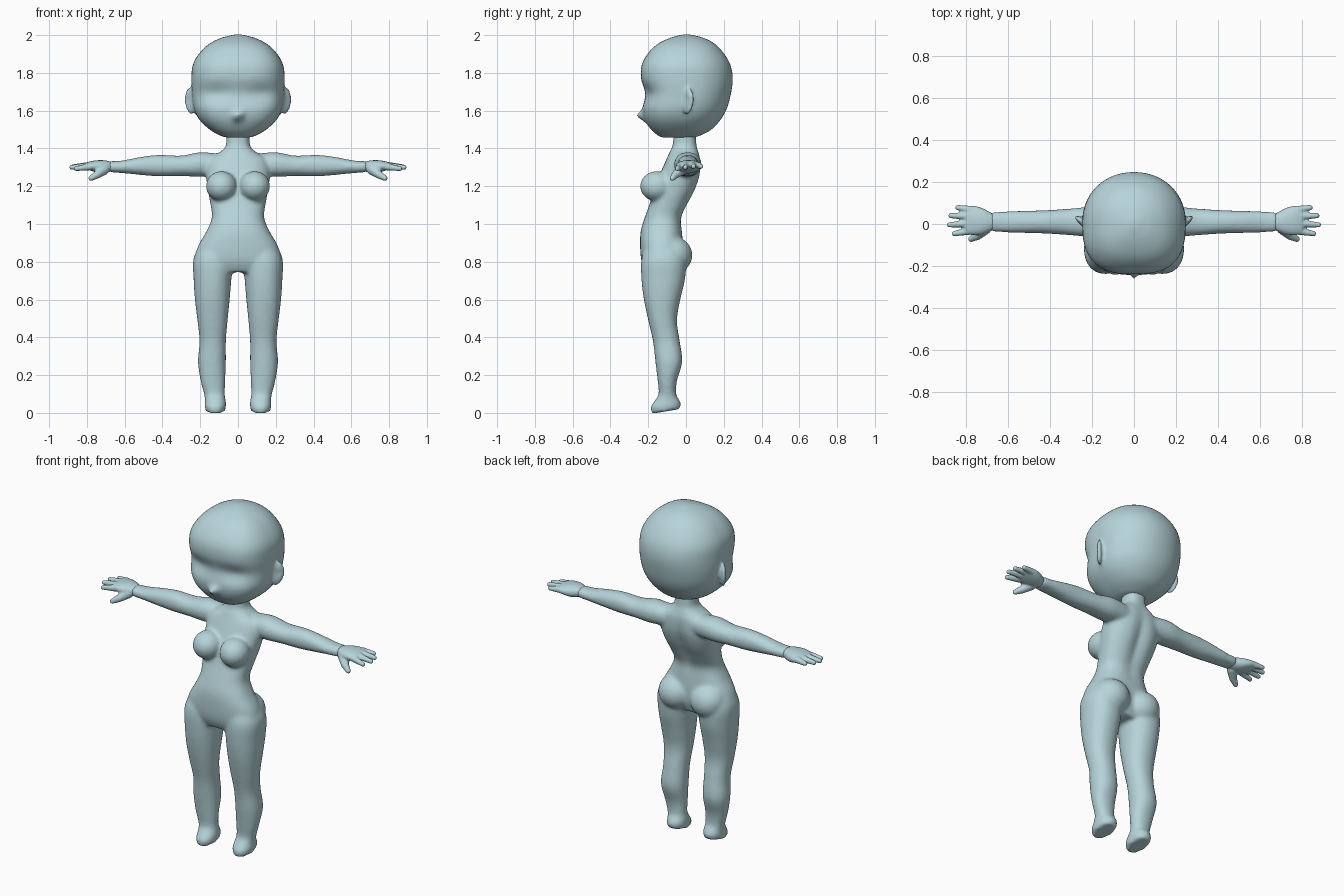
import bpy, bmesh
from math import cos, sin, pi, exp
from mathutils import Vector, Matrix

if "Cube" in bpy.data.objects:
    bpy.data.objects.remove(bpy.data.objects["Cube"], do_unlink=True)

skin = bpy.data.materials.new("pale teal")
skin.use_nodes = True
COLOUR = (0.47, 0.66, 0.70, 1)
skin.diffuse_color = COLOUR
skin.node_tree.nodes["Principled BSDF"].inputs["Base Color"].default_value = COLOUR


def smooth_rows(rows, steps=4):
    """Catmull-Rom interpolation of a list of section rows."""
    rows = [Vector(r) for r in rows]
    out = []
    for i in range(len(rows) - 1):
        a, b, c, d = (rows[max(i - 1, 0)], rows[i], rows[i + 1],
                      rows[min(i + 2, len(rows) - 1)])
        for k in range(steps):
            t = k / steps
            out.append(b + 0.5 * t * (c - a + t * (2 * a - 5 * b + 4 * c - d
                                                   + t * (3 * (b - c) + d - a))))
    return out + [rows[-1]]


def loft(bm, axis, rows, front=2.2, back=2.2, seg=40):
    """Closed tube of superellipses; row = position, centre, half width, low, high."""
    rings = []
    for t, centre, half, low, high in smooth_rows(rows):
        ring = []
        for k in range(seg):
            c, s = cos(2 * pi * k / seg), sin(2 * pi * k / seg)
            p = 2 / (front if s < 0 else back)
            u = centre + half * abs(c) ** p * (1 if c > 0 else -1)
            v = (low + high) / 2 + (high - low) / 2 * abs(s) ** p * (1 if s > 0 else -1)
            ring.append(bm.verts.new((u, v, t) if axis == "z" else (t, u, v)))
        rings.append(ring)
    for r, q in zip(rings, rings[1:]):
        for k in range(seg):
            n = (k + 1) % seg
            bm.faces.new((r[k], r[n], q[n], q[k]))
    bm.faces.new(rings[0][::-1])
    bm.faces.new(rings[-1])
    return [v for r in rings for v in r]


def ball(bm, centre, radii, rotation=Matrix()):
    m = Matrix.Translation(centre) @ rotation @ Matrix.Diagonal((*radii, 1))
    return bmesh.ops.create_uvsphere(bm, u_segments=24, v_segments=16, radius=1, matrix=m)["verts"]


def chain(bm, a, b, ra, rb, n=9):
    """Row of balls from a to b that fuses into a finger."""
    for i in range(n):
        t = i / (n - 1)
        r = ra + (rb - ra) * t
        ball(bm, Vector(a).lerp(Vector(b), t), (r, r, r))


def mirror(bm):
    new = bmesh.ops.duplicate(bm, geom=bm.verts[:] + bm.edges[:] + bm.faces[:])["geom"]
    for v in new:
        if isinstance(v, bmesh.types.BMVert):
            v.co.x *= -1


def finish(bm, name, voxel, rounds):
    """Fuse the overlapping volumes and soften the joins."""
    bmesh.ops.recalc_face_normals(bm, faces=bm.faces)
    me = bpy.data.meshes.new(name)
    bm.to_mesh(me)
    bm.free()
    me.materials.append(skin)
    me.shade_smooth()
    ob = bpy.data.objects.new(name, me)
    bpy.context.scene.collection.objects.link(ob)
    fuse = ob.modifiers.new("fuse", "REMESH")
    fuse.mode = "VOXEL"
    fuse.voxel_size = voxel
    fuse.use_smooth_shade = True
    soft = ob.modifiers.new("soften", "SMOOTH")
    soft.factor = 0.5
    soft.iterations = rounds


# Body: legs, arms, bust and buttocks on one side, mirrored, then the torso
bm = bmesh.new()
leg = loft(bm, "z", [
    (-.005, .12, .05, -.18, -.035), (.03, .12, .057, -.188, -.026),
    (.06, .12, .055, -.168, -.036), (.1, .125, .055, -.145, -.052),
    (.17, .133, .065, -.15, -.048), (.27, .138, .074, -.162, -.02),
    (.38, .134, .07, -.175, -.033), (.49, .135, .08, -.2, -.048),
    (.6, .136, .092, -.223, -.03), (.71, .135, .1, -.236, -.005),
    (.82, .13, .105, -.235, .0), (.92, .1, .085, -.2, -.03)])
for v in leg:
    v.co.z += 0.16 * (v.co.y + 0.185) * max(0, 1 - v.co.z / 0.1)
loft(bm, "x", [
    (.08, .01, .06, 1.26, 1.37), (.2, .01, .072, 1.25, 1.38),
    (.3, .01, .064, 1.254, 1.362), (.42, .01, .056, 1.252, 1.366),
    (.52, .01, .053, 1.26, 1.354), (.62, .01, .05, 1.27, 1.335),
    (.68, .01, .047, 1.273, 1.334)], seg=28)
ball(bm, (.088, -.155, 1.2), (.082, .088, .08))
ball(bm, (.105, -.07, .835), (.105, .104, .1))
mirror(bm)
torso = loft(bm, "z", [
    (.745, 0, .19, -.21, -.04), (.8, 0, .228, -.235, -.02),
    (.88, 0, .213, -.243, -.015), (.96, 0, .168, -.24, -.02),
    (1.03, 0, .139, -.22, -.022), (1.1, 0, .145, -.195, .01),
    (1.18, 0, .16, -.17, .052), (1.26, 0, .168, -.14, .077),
    (1.34, 0, .155, -.105, .078), (1.385, 0, .09, -.085, .066),
    (1.42, 0, .063, -.07, .056), (1.52, 0, .062, -.065, .05)], 2.4, 2.4)
for v in torso:  # spine furrow
    if v.co.y > -.06:
        v.co.y -= .022 * exp(-(v.co.x / .035) ** 2 - ((v.co.z - 1.17) / .14) ** 2)
finish(bm, "body", .01, 8)

# Head: lofted skull and face, with brow, eye hollows, nose and ears
bm = bmesh.new()
ear = ball(bm, (.25, .008, 1.652), (.016, .043, .07),
           Matrix.Rotation(-.75, 4, "Z") @ Matrix.Rotation(-.12, 4, "X"))
for v in ear:  # dished inner face
    v.co.y += .012 * exp(-((v.co.x - .262) / .016) ** 2 - ((v.co.z - 1.66) / .035) ** 2) * (v.co.y < .008)
mirror(bm)
skull = loft(bm, "z", [
    (1.458, 0, .06, -.125, .04), (1.468, 0, .095, -.148, .075),
    (1.5, 0, .15, -.185, .135), (1.55, 0, .203, -.217, .182),
    (1.61, 0, .234, -.229, .216), (1.69, 0, .244, -.217, .238),
    (1.77, 0, .247, -.238, .248), (1.84, 0, .24, -.235, .236),
    (1.9, 0, .208, -.204, .203), (1.95, 0, .158, -.155, .158),
    (1.985, 0, .09, -.085, .095), (2.003, 0, .02, -.018, .022)], 2.7, 2.1, 56)
for v in skull:
    x, y, z = v.co
    if y < -.1:
        v.co.y -= .04 * exp(-(x / .022) ** 2 - ((z - 1.572) / .024) ** 2)
        v.co.y += .014 * exp(-((abs(x) - .12) / .07) ** 2 - ((z - 1.69) / .045) ** 2)
finish(bm, "head", .009, 4)

# Hands: palm, four fingers and a thumb
bm = bmesh.new()
loft(bm, "x", [
    (.655, .01, .03, 1.285, 1.322), (.685, .01, .045, 1.274, 1.333),
    (.72, .012, .062, 1.268, 1.338), (.76, .016, .07, 1.276, 1.336),
    (.795, .018, .066, 1.288, 1.328), (.81, .018, .055, 1.297, 1.32)], seg=28)
for base, tip in (((.785, -.033, 1.303), (.857, -.046, 1.293)),
                  ((.79, .002, 1.308), (.88, -.004, 1.3)),
                  ((.79, .037, 1.31), (.873, .04, 1.304)),
                  ((.78, .068, 1.308), (.84, .078, 1.305))):
    chain(bm, base, tip, .019, .013)
chain(bm, (.71, -.02, 1.29), (.745, -.055, 1.262), .03, .021)
chain(bm, (.745, -.055, 1.262), (.778, -.072, 1.242), .021, .014)
mirror(bm)
finish(bm, "hands", .005, 3)
